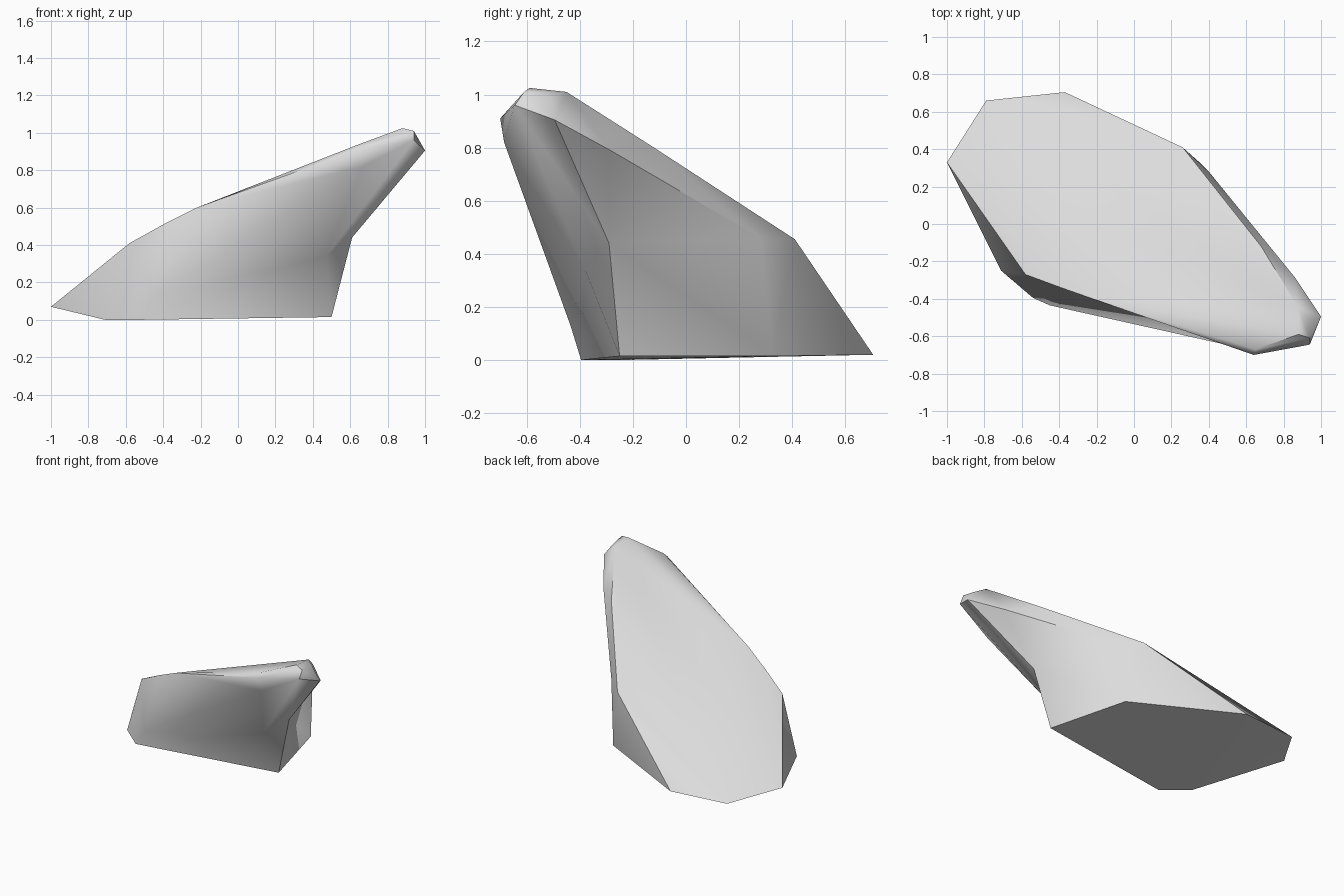
import bpy, bmesh, math

if "Cube" in bpy.data.objects:
    bpy.data.objects.remove(bpy.data.objects["Cube"])

bm = bmesh.new()


def pts(*coords):
    return [bm.verts.new(c) for c in coords]


# base outline, slightly lifted at the back left
base = pts((.5, -.25, .015), (.35, .33, .015), (-.37, .705, .02), (-.79, .66, .025),
           (-1, .33, .07), (-.71, -.25, 0), (-.54, -.395, 0), (-.45, -.435, .13))
# leaning nose: outer tip, lower corners, flat cap
nose = pts((1, -.495, .905), (.94, -.645, .96), (.67, -.685, .82), (.64, -.70, .91),
           (.88, -.45, 1.01), (.88, -.59, 1.025), (.94, -.61, 1.01), (.94, -.51, .99),
           (.65, -.67, .94))
# rim of the sloping top face
rim = pts((.40, .28, .46), (.26, .41, .455), (.68, -.12, .80), (.86, -.285, .79),
          (-.22, -.40, .60), (-.39, -.34, .515), (-.58, -.27, .41))

# wrap everything into a faceted boulder
bmesh.ops.convex_hull(bm, input=bm.verts[:])
bmesh.ops.delete(bm, geom=[v for v in bm.verts if not v.link_faces], context='VERTS')

# open the hollow sides: right wall, overhang below the nose, front wall
foot, back_foot, front_foot, bulge = base[0], base[1], base[6], base[7]
tip, corner, lip, brow = nose[:4]
shoulder, flank, crest = rim[0], rim[3], rim[4]
patches = [{foot, back_foot, shoulder, flank, tip},
           {foot, tip, corner, lip},
           {foot, front_foot, bulge, lip, brow, crest}]
bmesh.ops.delete(bm, geom=[f for f in bm.faces if any(set(f.verts) <= p for p in patches)],
                 context='FACES')
border = [e for e in bm.edges if e.is_boundary]

# refill them as fans around two inset points and the lip
waist, dent = pts((.61, -.29, .44), (.47, -.38, .34))
for e in border:
    ends = set(e.verts)
    if crest in ends:
        centre = lip
    elif ends <= {foot, front_foot, bulge} or ends == {corner, lip}:
        centre = dent
    else:
        centre = waist
    if lip in ends and centre is not dent:
        continue
    bm.faces.new((e.verts[0], e.verts[1], centre))
for tri in ((dent, lip, bulge), (waist, corner, dent), (dent, foot, waist)):
    bm.faces.new(tri)

bmesh.ops.recalc_face_normals(bm, faces=bm.faces[:])
mesh = bpy.data.meshes.new("boulder")
bm.to_mesh(mesh)
bm.free()

# plain stone colour
stone = bpy.data.materials.new("light grey stone")
stone.diffuse_color = (.72, .72, .72, 1)
stone.use_nodes = True
stone.node_tree.nodes["Principled BSDF"].inputs["Base Color"].default_value = stone.diffuse_color
mesh.materials.append(stone)

boulder = bpy.data.objects.new("boulder", mesh)
bpy.context.collection.objects.link(boulder)
bpy.context.view_layer.objects.active = boulder
boulder.select_set(True)
bpy.ops.object.shade_smooth_by_angle(angle=math.radians(40))

# the front wall rounds over softly: no hard edge between its two halves
facing = {}
for p in mesh.polygons:
    for key in p.edge_keys:
        facing.setdefault(key, []).append(p.normal)
for e in mesh.edges:
    normals = facing[e.key]
    if all(n.y < -.6 and n.x < .4 for n in normals):
        e.use_edge_sharp = False
